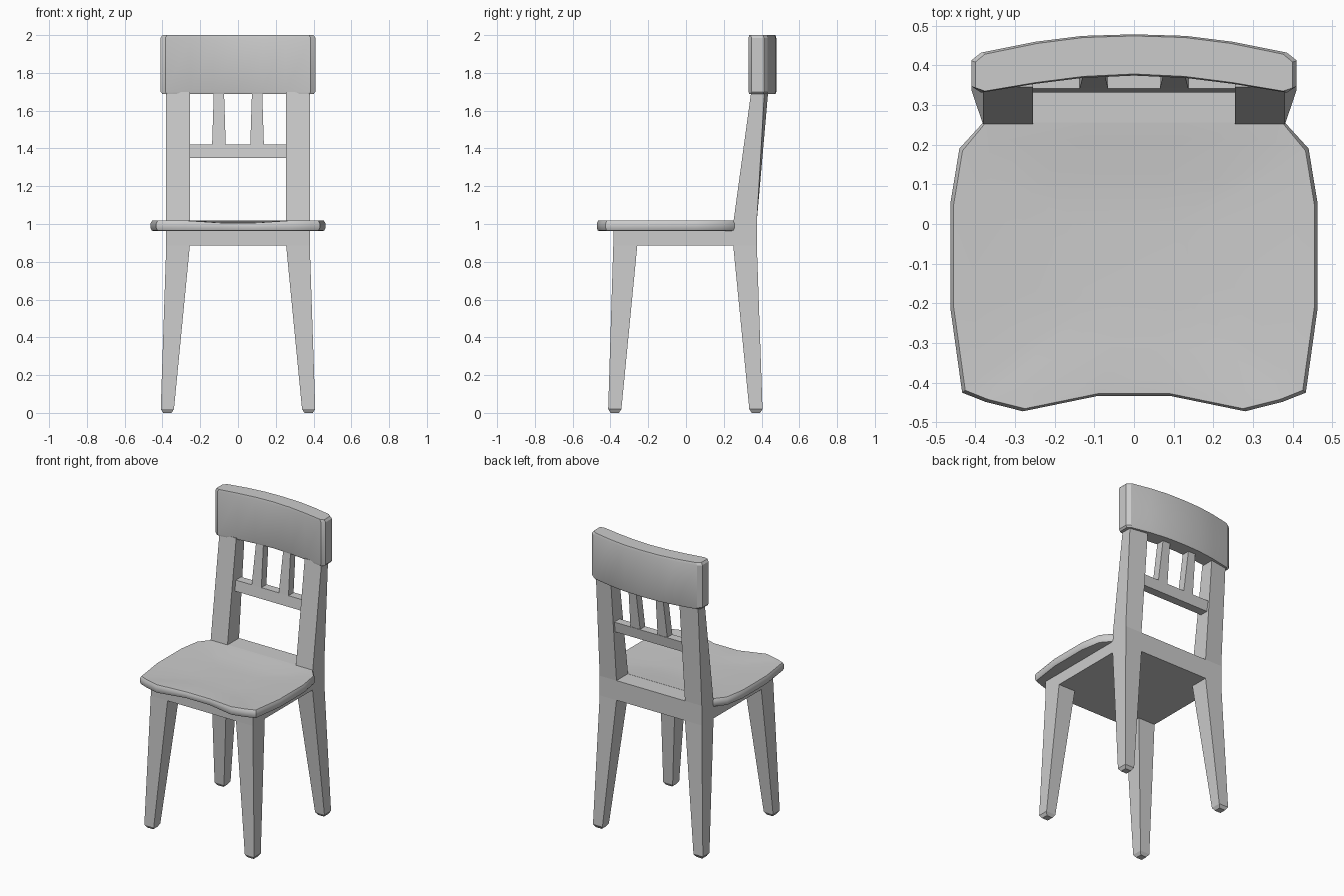
import bpy, bmesh, math

if "Cube" in bpy.data.objects:
    bpy.data.objects.remove(bpy.data.objects["Cube"])


def loft(name, rings, smooth=None, mirror=False):
    """Skin a stack of equal-length rings of points and cap both ends."""
    bm = bmesh.new()
    loops = [[bm.verts.new(p) for p in ring] for ring in rings]
    n = len(loops[0])
    for a, b in zip(loops, loops[1:]):
        for i in range(n):
            j = (i + 1) % n
            bm.faces.new((a[i], a[j], b[j], b[i]))
    bm.faces.new(loops[0][::-1])
    bm.faces.new(loops[-1])
    bmesh.ops.recalc_face_normals(bm, faces=bm.faces[:])
    me = bpy.data.meshes.new(name)
    bm.to_mesh(me)
    bm.free()
    ob = bpy.data.objects.new(name, me)
    bpy.context.collection.objects.link(ob)
    if mirror:
        ob.modifiers.new("mirror", "MIRROR").use_mirror_merge = False
    if smooth:
        bpy.ops.object.select_all(action="DESELECT")
        ob.select_set(True)
        bpy.context.view_layer.objects.active = ob
        bpy.ops.object.shade_smooth_by_angle(angle=math.radians(smooth))
    return ob


def rect(x0, x1, y0, y1, z, skew=0):
    """Rectangle at height z; skew pulls the outer back corner forward."""
    return [(x0, y0, z), (x1, y0, z), (x1, y1 - skew, z), (x0, y1, z)]


# Solid seat frame and the higher back rail behind the seat
loft("seat_frame", [rect(-.38, .38, -.385, .375, z) for z in (.885, .97)])
loft("rear_rail", [rect(-.38, .38, .252, .375, z) for z in (.97, 1.017)])

# Tapered, splayed legs with chamfered feet
for name, top, bottom in (("front_leg", (-.385, -.258), (-.412, -.342)),
                          ("back_leg", (.25, .375), (.335, .405))):
    loft(name, [rect(.352, .396, bottom[0] + .013, bottom[1] - .013, 0),
                rect(.339, .409, *bottom, .02),
                rect(.255, .38, *top, .885)], mirror=True)

# Leaning back posts
loft("back_post", [rect(.255, .38, .252, .375, 1.017),
                   rect(.255, .38, .345, .435, 1.70, .02)], mirror=True)

# Crossbar and two slats
loft("crossbar", [rect(-.26, .26, .331, .388, 1.35),
                  rect(-.26, .26, .341, .398, 1.42)])
loft("slat", [rect(.065, .137, .341, .395, 1.42),
              rect(.074, .128, .376, .43, 1.70)], mirror=True)

# Curved head rail
half = [(0, .374), (.13, .368), (.25, .353), (.385, .331), (.41, .347),
        (.41, .412), (.385, .432), (.25, .459), (.13, .474), (0, .478)]
outline = half + [(-x, y) for x, y in half[-2:0:-1]]


def rail_ring(z, inset):
    return [(x * (1 - inset / .41),
             y + inset * (.4 if y < .3755 and abs(x) < .4 else -.4), z)
            for x, y in outline]


loft("head_rail", [rail_ring(1.688, .010), rail_ring(1.70, 0),
                   rail_ring(1.985, 0), rail_ring(2.0, .010)], smooth=25)

# Dished seat with rounded rim and a dip in the middle of the front edge
half = [(.09, -.433), (.28, -.472), (.375, -.448), (.433, -.425),
        (.463, -.21), (.463, .05), (.44, .19), (.38, .256), (.13, .256)]
outline = half + [(-x, y) for x, y in half[::-1]]


def seat_ring(scale, z, dip):
    ring = []
    for x, y in outline:
        back = y > .25 and scale > .9
        yy = y if back else -.1 + (y + .1) * scale
        drop = dip if abs(x) < .1 and y < 0 else 0
        ring.append((x * scale, yy, z - drop))
    return ring


loft("seat", [seat_ring(.955, .962, 0), seat_ring(.985, .965, 0),
              seat_ring(1, .978, .003), seat_ring(1, 1.003, .008),
              seat_ring(.982, 1.018, .012), seat_ring(.88, 1.015, .008),
              seat_ring(.6, 1.004, 0), seat_ring(.3, 1.001, 0)], smooth=40)
